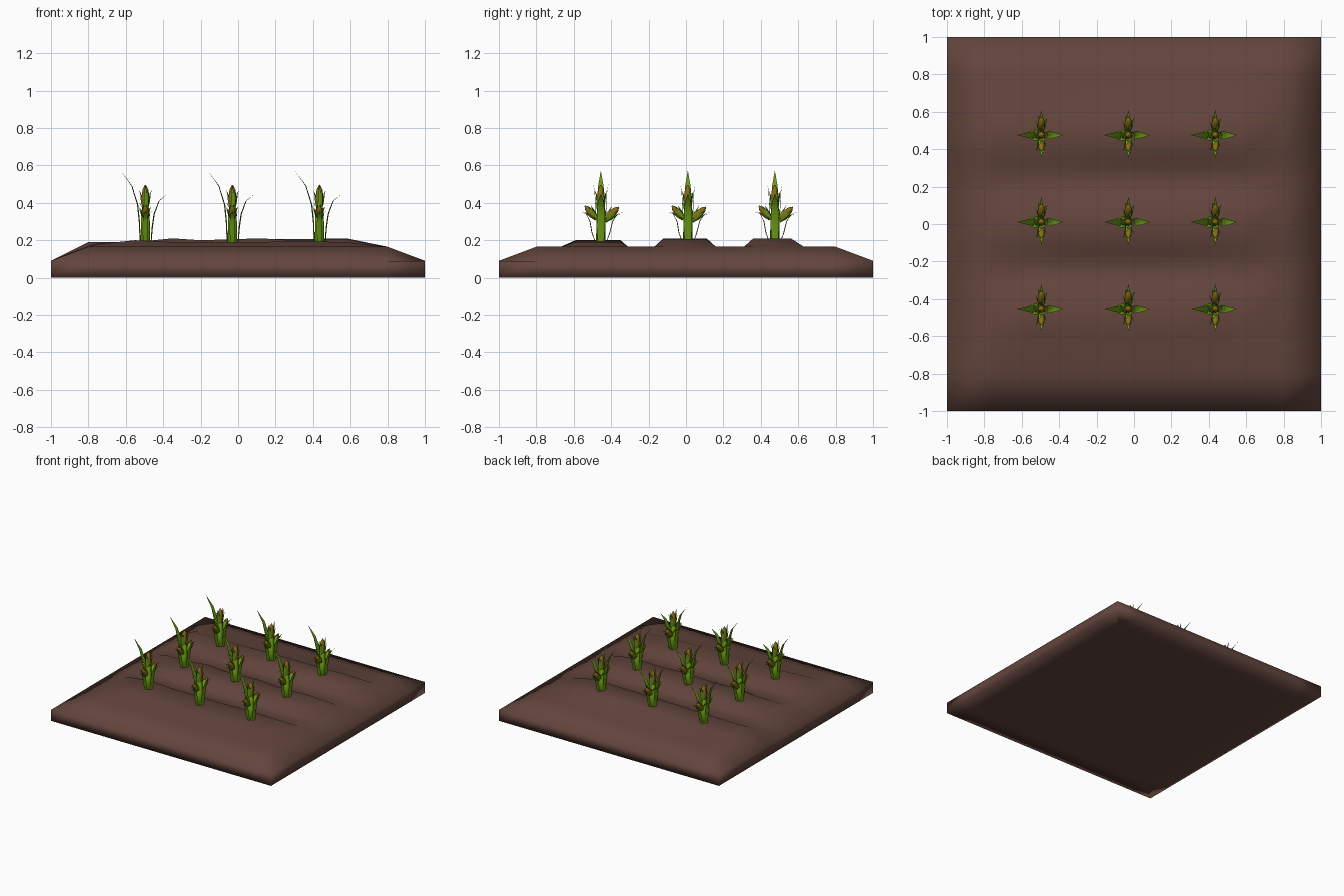
import bpy, bmesh, math
from mathutils import Vector, Matrix

if "Cube" in bpy.data.objects:
    bpy.data.objects.remove(bpy.data.objects["Cube"])


def material(name, rgb):
    m = bpy.data.materials.new(name)
    m.diffuse_color = (*rgb, 1)
    m.use_nodes = True
    m.node_tree.nodes["Principled BSDF"].inputs["Base Color"].default_value = m.diffuse_color
    return m


SOIL = material("soil", (0.125, 0.06, 0.046))
GREEN = material("leaf_green", (0.15, 0.33, 0.008))
STALK = material("stalk_green", (0.2, 0.46, 0.005))
CORN = material("corn_yellow", (0.24, 0.15, 0.008))


def finish(bm, name, mat, smooth=True):
    me = bpy.data.meshes.new(name)
    for f in bm.faces:
        f.smooth = smooth
    bm.to_mesh(me)
    bm.free()
    me.materials.append(mat)
    return me


def place(me, name, loc=(0, 0, 0)):
    ob = bpy.data.objects.new(name, me)
    ob.location = loc
    bpy.context.collection.objects.link(ob)
    return ob


# Soil bed: sloped border with three raised planting ridges
xs = [-1, -0.8, -0.74, -0.55, -0.35, -0.2, 0.12, 0.28, 0.58, 0.8, 1]
ridges = [  # foot, crown, crown, foot in y, then crown height along x
    ((-0.67, -0.59, -0.35, -0.31), (.165, .18, .2, .19, .19, .19, .195, .19, .165)),
    ((-0.17, -0.12, 0.11, 0.16), (.17, .185, .19, .21, .2, .21, .2, .205, .165)),
    ((0.31, 0.36, 0.56, 0.63), (.19, .19, .19, .195, .2, .205, .205, .21, .165)),
]
rows = [(-1, None), (-0.8, None)]
for ys, crown in ridges:
    rows += [(ys[0], None), (ys[1], crown), (ys[2], crown), (ys[3], None)]
rows += [(0.8, None), (1, None)]

bm = bmesh.new()
grid = []
for y, crown in rows:
    line = []
    for i, x in enumerate(xs):
        z = 0.09 if abs(x) == 1 or abs(y) == 1 else 0.165
        if crown and abs(x) < 1:
            z = crown[i - 1]
        line.append(bm.verts.new((x, y, z)))
    grid.append(line)
for a, b in zip(grid, grid[1:]):
    for i in range(len(xs) - 1):
        bm.faces.new((a[i], a[i + 1], b[i + 1], b[i]))
rim = [e for e in bm.edges if e.is_boundary]
ext = bmesh.ops.extrude_edge_only(bm, edges=rim)["geom"]
for v in ext:
    if isinstance(v, bmesh.types.BMVert):
        v.co.z = 0
bottom = bmesh.ops.contextual_create(
    bm, geom=[e for e in ext if isinstance(e, bmesh.types.BMEdge)])["faces"]
bmesh.ops.inset_region(bm, faces=bottom, thickness=0.15)
bmesh.ops.recalc_face_normals(bm, faces=bm.faces)
place(finish(bm, "soil_bed", SOIL), "soil_bed")


def lathe(bm, profile, sides, mat):
    """Closed surface of revolution from (radius, height) pairs."""
    rings = [[bm.verts.new(mat @ Vector((r * math.cos(k * math.tau / sides),
                                         r * math.sin(k * math.tau / sides), z)))
              for k in range(sides)] for r, z in profile]
    for a, b in zip(rings, rings[1:]):
        for k in range(sides):
            j = (k + 1) % sides
            bm.faces.new((a[k], a[j], b[j], b[k]))
    bm.faces.new(rings[0][::-1])
    bm.faces.new(rings[-1])


def leaf(bm, path, angle, width, mat=Matrix()):
    """Folded blade along an (out, up) path, tapering to its tip."""
    m = mat @ Matrix.Rotation(angle, 4, 'Z')
    n = len(path) - 1
    prev = None
    for i, (r, z) in enumerate(path):
        w = width * (0.65, 1, 0.95, 0.65, 0.02)[round(i * 4 / n)] / 2
        row = [bm.verts.new(m @ Vector(p)) for p in
               ((r - w * .3, -w, z), (r, 0, z), (r - w * .3, w, z))]
        if prev:
            for k in (0, 1):
                bm.faces.new((prev[k], prev[k + 1], row[k + 1], row[k]))
        prev = row


# Stalk
bm = bmesh.new()
lathe(bm, [(.026, -.03), (.024, .1), (.02, .17), (.008, .25)], 8, Matrix())
stalk = finish(bm, "stalk", STALK)


def tilt(y, z, deg, x=0):
    return Matrix.Translation((x, y, z)) @ Matrix.Rotation(math.radians(deg), 4, 'X')


# Corn ears: one upright on top, two spread along y
ears = [(tilt(0, .18, 0), .125, .021), (tilt(.028, .12, -45), .095, .02),
        (tilt(-.028, .13, 42), .085, .018)]
bm = bmesh.new()
for m, h, r in ears:
    lathe(bm, [(r * .5, 0), (r * .95, h * .2), (r, h * .5), (r * .75, h * .8),
               (r * .15, h)], 8, m)
cobs = finish(bm, "corn_ears", CORN)

# Leaves: tall blades along x, arching blades along y, husks round each ear
bm = bmesh.new()
leaf(bm, [(.03, -.03), (.035, .1), (.045, .2), (.075, .3), (.13, .38)], math.pi, .045)
leaf(bm, [(.03, -.03), (.04, .08), (.05, .15), (.075, .22), (.115, .255)], 0, .045)
leaf(bm, [(.02, -.03), (.05, .05), (.065, .11), (.09, .15), (.135, .165)], math.pi / 2, .03)
leaf(bm, [(.02, -.03), (.05, .05), (.06, .11), (.08, .15), (.12, .165)], -math.pi / 2, .03)
for m, h, r in ears:
    for k in range(4):
        leaf(bm, [(r * .6, -.01), (r * 1.15, h * .25), (r * 1.3, h * .45),
                  (r * 1.4, h * .62), (r * 1.8, h * .8)],
             k * math.pi / 2 + .4, .02, m)
for side in (1, -1):  # upright slips beside the top ear
    leaf(bm, [(.02, .1), (.028, .16), (.031, .22), (.034, .27), (.04, .31)],
         side * math.pi / 2, .018)
for z, y in ((.17, .02), (.21, -.02)):  # short side sprigs
    leaf(bm, [(.015, z - .03), (.03, z - .005), (.04, z), (.05, z), (.065, z)],
         math.pi, .02, Matrix.Translation((0, y, 0)))
leaves = finish(bm, "leaves", GREEN)

# Three rows of three plants
for y in (-0.455, 0.01, 0.475):
    for x in (-0.495, -0.03, 0.435):
        for me in (stalk, cobs, leaves):
            place(me, me.name, (x, y, 0.19))
